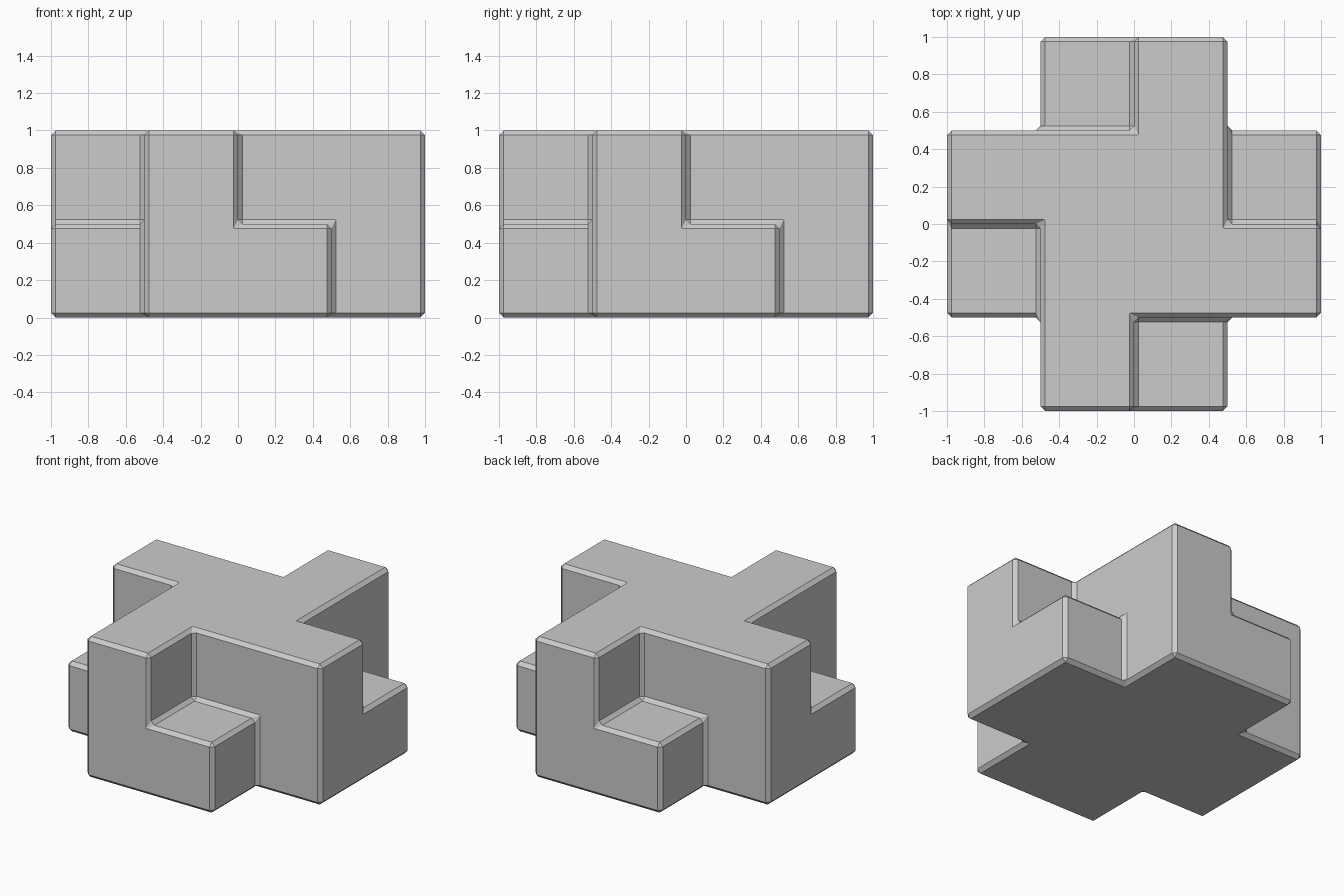
import bpy
import bmesh
from math import radians
from mathutils import Matrix, Vector

default = bpy.data.objects.get("Cube")
if default:
    bpy.data.objects.remove(default, do_unlink=True)

CELL = 0.5
CHAMFER = 0.025

# Flat grey finish
grey = bpy.data.materials.new("plain_grey")
grey.use_nodes = True
colour = (0.6, 0.6, 0.6, 1)
grey.diffuse_color = colour
grey.node_tree.nodes["Principled BSDF"].inputs["Base Color"].default_value = colour

# Core plus one stepped arm, as unit cells; the arm repeats by quarter turns
core = {(x, y, z) for x in (-1, 0) for y in (-1, 0) for z in (0, 1)}
arm = [(-1, -2, 0), (-1, -2, 1), (0, -2, 0)]
cells = set(core)
for turn in range(4):
    cells.update(arm)
    arm = [(-y - 1, x, z) for x, y, z in arm]

# Outer skin of the joined cells
bm = bmesh.new()
for cell in sorted(cells):
    centre = Vector(cell) + Vector((0.5, 0.5, 0.5))
    for axis in range(3):
        for side in (-1, 1):
            step = Vector((0, 0, 0))
            step[axis] = side
            if tuple(int(v) for v in Vector(cell) + step) in cells:
                continue
            u = Vector((0, 0, 0))
            u[(axis + 1) % 3] = 0.5
            v = step.cross(u)
            middle = centre + step / 2
            corners = (middle - u - v, middle + u - v, middle + u + v, middle - u + v)
            bm.faces.new([bm.verts.new(c) for c in corners])
bmesh.ops.remove_doubles(bm, verts=bm.verts[:], dist=0.001)
bmesh.ops.dissolve_limit(bm, angle_limit=radians(1), verts=bm.verts[:], edges=bm.edges[:])
bmesh.ops.transform(bm, matrix=Matrix.Scale(CELL, 4), verts=bm.verts[:])
bmesh.ops.recalc_face_normals(bm, faces=bm.faces[:])

mesh = bpy.data.meshes.new("stepped_cross_block")
bm.to_mesh(mesh)
bm.free()
mesh.materials.append(grey)
block = bpy.data.objects.new("stepped_cross_block", mesh)
bpy.context.collection.objects.link(block)

# Single flat chamfer on every outer and inner edge
bevel = block.modifiers.new("edge_chamfer", 'BEVEL')
bevel.width = CHAMFER
bevel.segments = 1
bevel.limit_method = 'ANGLE'
bevel.angle_limit = radians(30)
